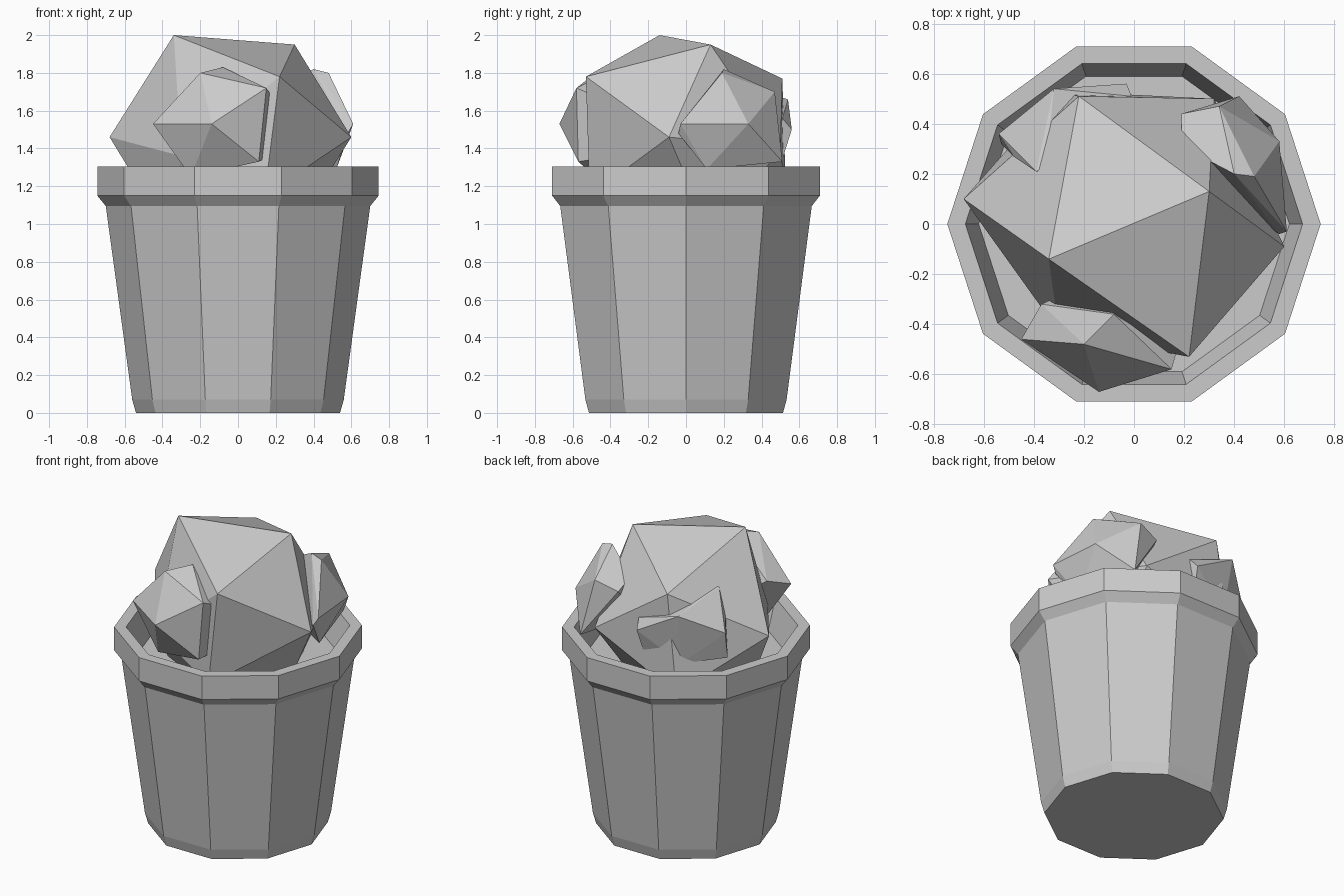
import bpy
import bmesh
import math
from mathutils import Vector

cube = bpy.data.objects.get("Cube")
if cube:
    bpy.data.objects.remove(cube, do_unlink=True)

SIDES = 10


def make_material(name, colour):
    mat = bpy.data.materials.new(name)
    mat.use_nodes = True
    mat.diffuse_color = colour
    mat.node_tree.nodes["Principled BSDF"].inputs["Base Color"].default_value = colour
    return mat


grey = make_material("plain grey", (0.6, 0.6, 0.6, 1))


def finish(bm, name):
    """Turn a bmesh into a flat-shaded object."""
    bmesh.ops.recalc_face_normals(bm, faces=bm.faces[:])
    mesh = bpy.data.meshes.new(name)
    bm.to_mesh(mesh)
    bm.free()
    mesh.materials.append(grey)
    obj = bpy.data.objects.new(name, mesh)
    bpy.context.scene.collection.objects.link(obj)
    return obj


def lathe(name, profile):
    """Stack polygon rings from (radius, height) pairs and cap both ends."""
    bm = bmesh.new()
    rings = []
    for radius, height in profile:
        ring = []
        for i in range(SIDES):
            angle = math.tau * i / SIDES
            ring.append(bm.verts.new((radius * math.cos(angle),
                                      radius * math.sin(angle), height)))
        rings.append(ring)
    for low, high in zip(rings, rings[1:]):
        for i in range(SIDES):
            j = (i + 1) % SIDES
            bm.faces.new((low[i], low[j], high[j], high[i]))
    bm.faces.new(rings[0])
    bm.faces.new(rings[-1])
    return finish(bm, name)


def crumple(name, corners):
    """Wrap a faceted paper ball tightly around its corner points."""
    bm = bmesh.new()
    for corner in corners:
        bm.verts.new(corner)
    result = bmesh.ops.convex_hull(bm, input=bm.verts[:])
    unused = {g for g in result["geom_interior"] + result["geom_unused"]
              if isinstance(g, bmesh.types.BMVert)}
    bmesh.ops.delete(bm, geom=list(unused), context='VERTS')
    return finish(bm, name)


# Bin: tapered body, thick rim, shallow inner floor
lathe("bin", [(0.54, 0), (0.56, 0.07), (0.70, 1.095), (0.745, 1.15),
              (0.745, 1.305), (0.673, 1.305), (0.62, 1.1)])

# Large paper ball: the upper corners are mirrored through the centre
centre = Vector((-0.04, 0, 1.46))
upper = [Vector(p) for p in ((-0.34, -0.14, 2), (0.3, 0.13, 1.95),
                             (0.22, -0.53, 1.78), (-0.22, 0.51, 1.77))]
lower = [2 * centre - p for p in upper]
waist = [(-0.68, 0.1, 1.46), (0.6, -0.09, 1.46),
         (-0.3, -0.43, 1.36), (0.32, 0.5, 1.4)]
crumple("large_paper_ball", upper + lower + waist)

# Small paper balls tucked around the large one
crumple("front_paper_ball", [
    (-0.14, -0.67, 1.53), (-0.2, -0.48, 1.8), (-0.45, -0.46, 1.53),
    (0.15, -0.58, 1.72), (0.11, -0.57, 1.33), (-0.25, -0.48, 1.25),
    (-0.08, -0.36, 1.83), (0.17, -0.51, 1.69), (0.13, -0.5, 1.34),
    (-0.37, -0.32, 1.58), (-0.11, -0.2, 1.4)])

crumple("side_paper_ball", [
    (0.58, 0.33, 1.53), (0.61, -0.03, 1.53), (0.48, 0.19, 1.8),
    (0.34, 0.47, 1.7), (0.42, 0.51, 1.33), (0.52, 0.11, 1.29),
    (0.4, 0.2, 1.82), (0.19, 0.44, 1.65), (0.19, 0.31, 1.7),
    (0.58, -0.04, 1.48), (0.2, 0.2, 1.4)])

crumple("back_paper_ball", [
    (-0.32, 0.54, 1.66), (-0.54, 0.36, 1.54), (-0.03, 0.56, 1.5),
    (-0.39, 0.21, 1.75), (-0.35, 0.23, 1.75), (-0.3, 0.48, 1.32),
    (-0.53, 0.32, 1.36), (-0.05, 0.5, 1.31), (-0.48, 0.27, 1.6),
    (-0.01, 0.51, 1.56), (-0.2, 0.2, 1.4)])
